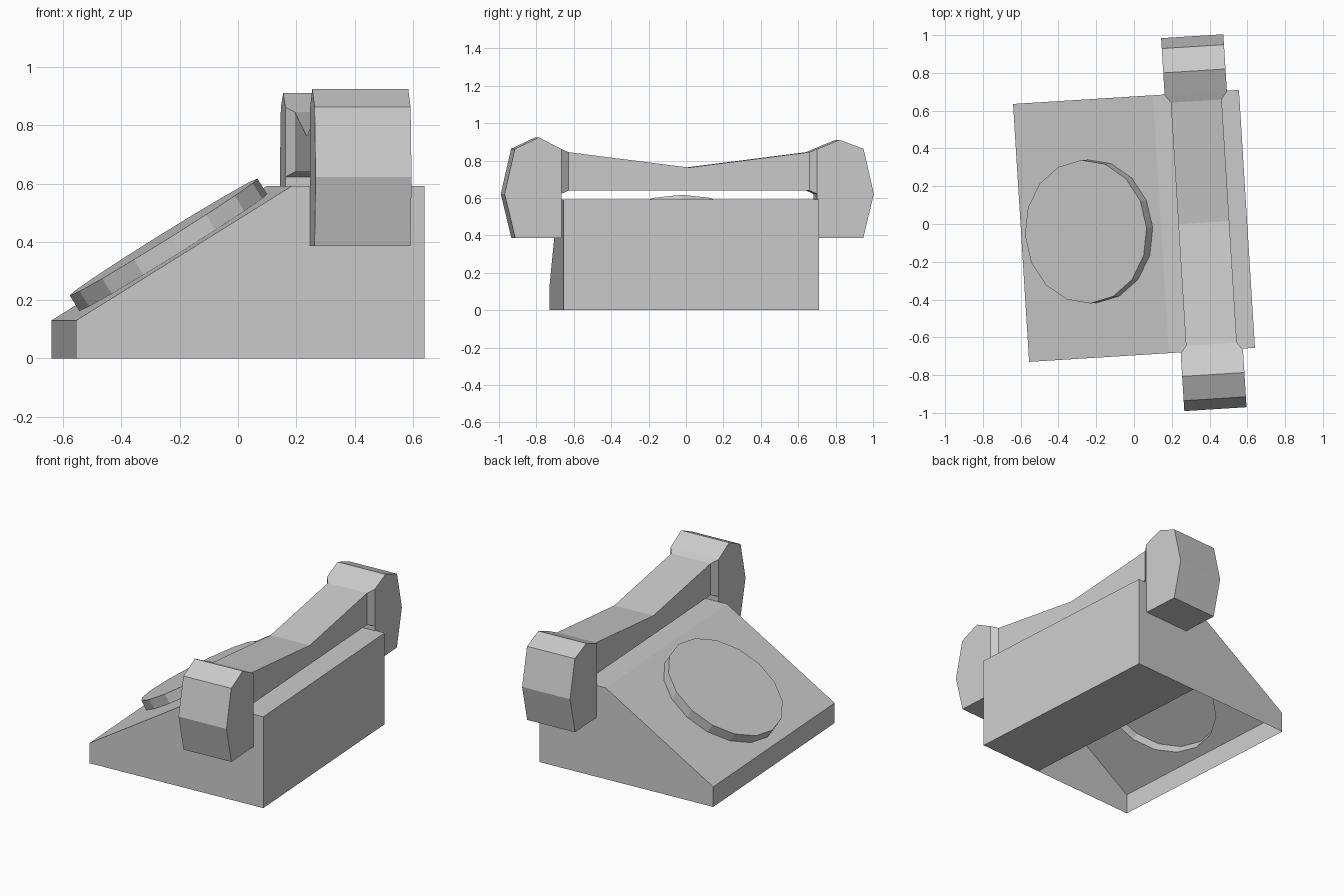
import bpy, bmesh, math
from mathutils import Vector

if "Cube" in bpy.data.objects:
    bpy.data.objects.remove(bpy.data.objects["Cube"], do_unlink=True)

TURN = math.radians(3.56)     # whole phone is turned slightly
HX, HY = 0.599, 0.684         # base half sizes
FRONT, TOP, RIDGE = 0.13, 0.592, 0.143

grey = bpy.data.materials.new("plain grey")
grey.use_nodes = True
grey.diffuse_color = (0.6, 0.6, 0.6, 1)
grey.node_tree.nodes["Principled BSDF"].inputs["Base Color"].default_value = (0.6, 0.6, 0.6, 1)


def finish(name, bm):
    bmesh.ops.recalc_face_normals(bm, faces=bm.faces[:])
    mesh = bpy.data.meshes.new(name)
    bm.to_mesh(mesh)
    bm.free()
    mesh.materials.append(grey)
    ob = bpy.data.objects.new(name, mesh)
    ob.rotation_euler.z = TURN
    ob.location.y = -0.01
    bpy.context.collection.objects.link(ob)
    return ob


def loop_edges(bm, verts):
    return [bm.edges.get((a, b)) or bm.edges.new((a, b))
            for a, b in zip(verts, verts[1:] + verts[:1])]


# Sloped frame that carries the dial
rise = Vector((RIDGE + HX, 0, TOP - FRONT)).normalized()
normal = Vector((-rise.z, 0, rise.x))
dial_x = -0.224
dial_centre = Vector((dial_x, -0.015, FRONT + (dial_x + HX) * rise.z / rise.x))


def dial_ring(height, radius=0.38, sides=16):
    return [dial_centre + normal * height
            + rise * radius * math.cos(math.tau * i / sides)
            + Vector((0, radius * math.sin(math.tau * i / sides), 0))
            for i in range(sides)]


# Base: a box with a hollow wedge, open below and under the dial
bm = bmesh.new()
profile = [(-HX, 0), (-HX, FRONT), (RIDGE, TOP), (HX, TOP), (HX, 0), (RIDGE, 0)]
near = [bm.verts.new((x, -HY, z)) for x, z in profile]
far = [bm.verts.new((x, HY, z)) for x, z in profile]
bm.faces.new(near)
bm.faces.new(far)
for i in (0, 2, 3, 4):
    bm.faces.new((near[i], near[i + 1], far[i + 1], far[i]))
slope = loop_edges(bm, [near[1], near[2], far[2], far[1]])
slope += loop_edges(bm, [bm.verts.new(p) for p in dial_ring(0)])
bmesh.ops.triangle_fill(bm, edges=slope, use_beauty=True)
finish("base", bm)

# Dial: raised disc
bm = bmesh.new()
low = [bm.verts.new(p) for p in dial_ring(0)]
high = [bm.verts.new(p) for p in dial_ring(0.062)]
bm.faces.new(high)
for i in range(len(low)):
    j = (i + 1) % len(low)
    bm.faces.new((low[i], low[j], high[j], high[i]))
finish("dial", bm)

# Handset
HAND_X, HAND_Y, EAR_W, GRIP_W = 0.37, -0.006, 0.165, 0.135


def handset_end(name, side, peak):
    bm = bmesh.new()
    outline = [(0.685, 0.385), (0.932, 0.385), (0.989, 0.622),
               (0.934, 0.863), (0.805, peak), (0.685, 0.862)]
    face = bm.faces.new([bm.verts.new((HAND_X - EAR_W, HAND_Y + side * y, z))
                         for y, z in outline])
    out = bmesh.ops.extrude_face_region(bm, geom=[face], use_keep_orig=True)
    moved = [v for v in out["geom"] if isinstance(v, bmesh.types.BMVert)]
    bmesh.ops.translate(bm, verts=moved, vec=(2 * EAR_W, 0, 0))
    finish(name, bm)


handset_end("mouthpiece", -1, 0.924)
handset_end("earpiece", 1, 0.911)

# Grip: lofted sections of (y, half width, bottom, top)
bm = bmesh.new()
half = [(0.685, EAR_W, 0.622, 0.862), (0.645, GRIP_W, 0.64, 0.845)]
sections = ([(-y, w, b, t) for y, w, b, t in half]
            + [(0, GRIP_W, 0.64, 0.763)] + half[::-1])
rings = []
for y, w, b, t in sections:
    rings.append([bm.verts.new((HAND_X + sx * w, HAND_Y + y, z))
                  for sx, z in ((-1, b), (1, b), (1, t), (-1, t))])
for r, s in zip(rings, rings[1:]):
    for i in range(4):
        j = (i + 1) % 4
        bm.faces.new((r[i], r[j], s[j], s[i]))
finish("grip", bm)
